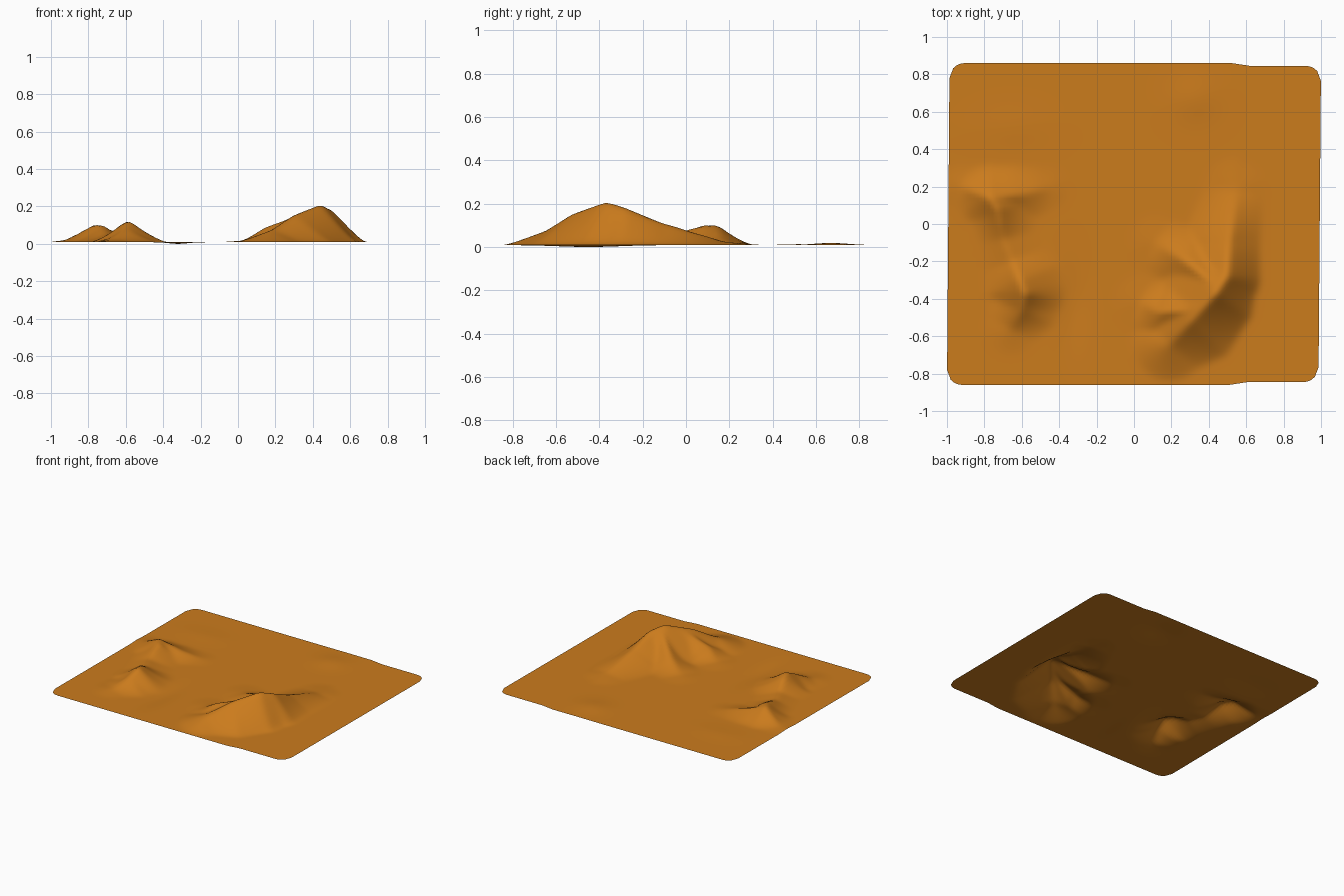
import bpy, bmesh, math

BASE = 0.009
NX, NY = 100, 88

# Each crest: power of the flank curve, then points (x, y, height, left width, right width)
CRESTS = [
    # main dune crest, slip face on its right-hand side
    (1.15, [(0.19, -0.64, 0.07, 0.20, 0.20), (0.30, -0.52, 0.15, 0.24, 0.27),
            (0.44, -0.37, 0.208, 0.32, 0.23), (0.50, -0.28, 0.18, 0.30, 0.18),
            (0.51, -0.10, 0.105, 0.24, 0.17), (0.55, 0.18, 0.015, 0.18, 0.15)]),
    # two spurs on the windward side
    (1.2, [(0.04, -0.42, 0.01, 0.15, 0.15), (0.14, -0.47, 0.08, 0.18, 0.18),
           (0.30, -0.46, 0.145, 0.20, 0.20), (0.42, -0.39, 0.19, 0.20, 0.20)]),
    (1.2, [(0.12, -0.10, 0.01, 0.15, 0.15), (0.27, -0.19, 0.085, 0.17, 0.17),
           (0.44, -0.33, 0.19, 0.20, 0.20)]),
    # small twin dunes joined by a low saddle
    (1.5, [(-0.77, 0.14, 0.10, 0.18, 0.18), (-0.73, 0.08, 0.10, 0.20, 0.17),
           (-0.70, -0.08, 0.045, 0.20, 0.16), (-0.65, -0.20, 0.05, 0.20, 0.17),
           (-0.61, -0.30, 0.108, 0.23, 0.20), (-0.585, -0.37, 0.122, 0.22, 0.20),
           (-0.60, -0.45, 0.08, 0.20, 0.18), (-0.66, -0.56, 0.015, 0.15, 0.15)]),
    (1.4, [(-0.92, 0.20, 0.012, 0.12, 0.12), (-0.77, 0.14, 0.10, 0.17, 0.17),
           (-0.60, 0.16, 0.045, 0.16, 0.16), (-0.46, 0.19, 0.010, 0.12, 0.12)]),
]


def crest_height(x, y, power, pts):
    """Height at (x, y) from the nearest point of a crest line."""
    best = (9.0, 0.0)
    for a, b in zip(pts, pts[1:]):
        dx, dy = b[0] - a[0], b[1] - a[1]
        t = ((x - a[0]) * dx + (y - a[1]) * dy) / (dx * dx + dy * dy)
        t = min(1, max(0, t))
        d = math.hypot(x - a[0] - t * dx, y - a[1] - t * dy)
        if d < best[0]:
            side = 3 if dx * (y - a[1]) - dy * (x - a[0]) > 0 else 4
            h = a[2] + t * (b[2] - a[2])
            w = a[side] + t * (b[side] - a[side])
            best = (d, h * max(0, 1 - d / w) ** power)
    return best[1]


def mound(x, y, cx, cy, rx, ry, h):
    return h * math.exp(-((x - cx) / rx) ** 2 - ((y - cy) / ry) ** 2)


def ground(x, y):
    z = BASE + max(crest_height(x, y, p, pts) for p, pts in CRESTS)
    z += mound(x, y, 0.32, 0.67, 0.12, 0.11, 0.010)
    z += mound(x, y, -0.65, 0.52, 0.18, 0.10, 0.004)
    return z - mound(x, y, -0.32, -0.45, 0.07, 0.2, 0.009)


def half_depth(u):
    """Rounded corners and a slightly narrower right end."""
    c = max(0, abs(u) - 0.92)
    step = min(1, max(0, (u - 0.52) / 0.1))
    return 0.78 - 0.015 * step + math.sqrt(max(0, 0.0064 - c * c))


# Sand sheet
bm = bmesh.new()
grid = []
for i in range(NX + 1):
    u = -1 + 2 * i / NX
    col = []
    for j in range(NY + 1):
        y = (-1 + 2 * j / NY) * half_depth(u)
        x = u * 0.993 + 0.008 * y
        col.append(bm.verts.new((x, y, ground(x, y))))
    grid.append(col)
for i in range(NX):
    for j in range(NY):
        bm.faces.new((grid[i][j], grid[i + 1][j], grid[i + 1][j + 1], grid[i][j + 1]))

# Soften the crests a little
for _ in range(2):
    bmesh.ops.smooth_vert(bm, verts=bm.verts, factor=0.5, use_axis_z=True)
low = min(v.co.z for v in bm.verts)
for v in bm.verts:
    v.co.z -= low

mesh = bpy.data.meshes.new("sand_dunes")
bm.to_mesh(mesh)
bm.free()
dunes = bpy.data.objects.new("sand_dunes", mesh)
bpy.context.collection.objects.link(dunes)
for p in mesh.polygons:
    p.use_smooth = True

sand = bpy.data.materials.new("sand")
sand.diffuse_color = (0.6, 0.2, 0.012, 1)
mesh.materials.append(sand)
